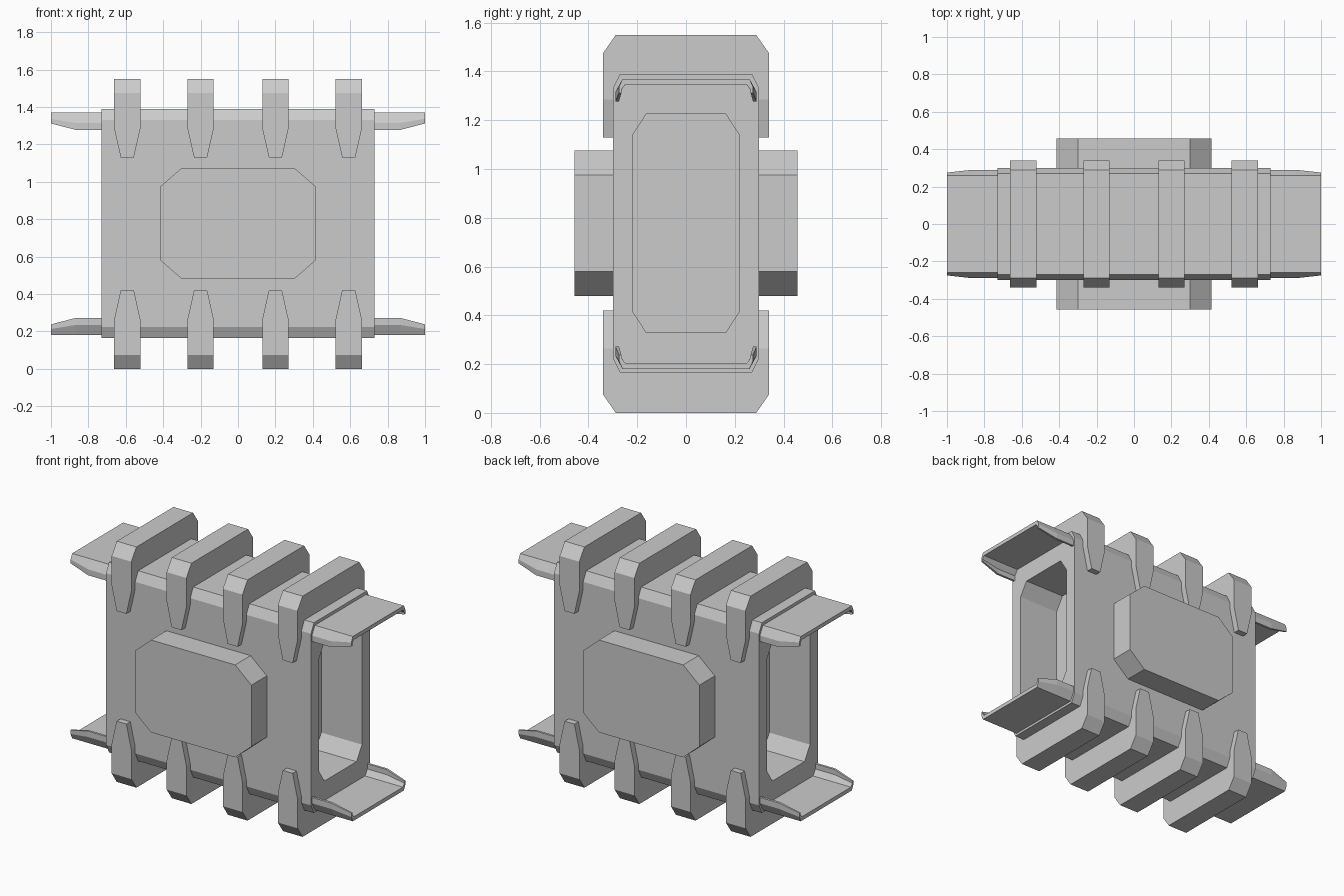
import bpy, bmesh

if "Cube" in bpy.data.objects:
    bpy.data.objects.remove(bpy.data.objects["Cube"])

MID = 0.775  # mirror height of the whole model


def loft(name, rings):
    """Skin a list of equal-length vertex rings and cap both ends."""
    bm = bmesh.new()
    rows = [[bm.verts.new(p) for p in ring] for ring in rings]
    n = len(rows[0])
    for a, b in zip(rows, rows[1:]):
        for i in range(n):
            j = (i + 1) % n
            bm.faces.new((a[i], a[j], b[j], b[i]))
    bm.faces.new(rows[0][::-1])
    bm.faces.new(rows[-1])
    bmesh.ops.recalc_face_normals(bm, faces=bm.faces[:])
    mesh = bpy.data.meshes.new(name)
    bm.to_mesh(mesh)
    bm.free()
    ob = bpy.data.objects.new(name, mesh)
    bpy.context.collection.objects.link(ob)
    return ob


def octagon(hu, hv, cu, cv):
    """Rectangle of half sizes hu, hv with corners cut by cu, cv."""
    u, v = hu - cu, hv - cv
    return [(hu, v), (u, hv), (-u, hv), (-hu, v),
            (-hu, -v), (-u, -hv), (u, -hv), (hu, -v)]


def flip(points, sign):
    """Mirror points top to bottom when sign is -1."""
    return [(x, y, MID + sign * (z - MID)) for x, y, z in points]


# Main body: cut-corner block with a recess in each end
outer = octagon(0.30, 0.6125, 0.03, 0.06)
inner = octagon(0.22, 0.4475, 0.057, 0.088)
stations = [(0.44, inner), (0.73, inner), (0.73, outer),
            (-0.73, outer), (-0.73, inner), (-0.44, inner)]
loft("body", [[(x, y, MID + 0.0025 + z) for y, z in prof]
              for x, prof in stations])

# Raised octagonal panels, front and back
panel = octagon(0.415, 0.2975, 0.115, 0.1)
for side, label in ((-1, "front"), (1, "back")):
    loft(label + "_panel", [[(x, side * y, 0.7775 + z) for x, z in panel]
                            for y in (0.27, 0.457)])

# Clamp ribs: outer (y, z), inner (y, z), half width
half = [(0.34, 1.13, 0.265, 1.13, 0.035), (0.34, 1.285, 0.265, 1.285, 0.07),
        (0.34, 1.475, 0.265, 1.34, 0.07), (0.288, 1.55, 0.24, 1.36, 0.07)]
path = half + [(-a, b, -c, d, w) for a, b, c, d, w in reversed(half)]
for sign, label in ((1, "top"), (-1, "bottom")):
    for cx in (-0.592, -0.2, 0.2, 0.592):
        loft(label + "_rib",
             [flip([(cx - w, a, b), (cx + w, a, b),
                    (cx + w, c, d), (cx - w, c, d)], sign)
              for a, b, c, d, w in path])

# End flaps: thin bent sheets whose lips shorten toward the tip
full = [(0.26, 1.37), (0.29, 1.315), (0.29, 1.277)]
full_in = [(0.275, 1.277), (0.275, 1.31), (0.25, 1.345)]
tip = [(0.26, 1.37), (0.275, 1.337), (0.275, 1.312)]
tip_in = [(0.265, 1.312), (0.265, 1.325), (0.25, 1.345)]


def sheet(out, inn):
    right = out + inn
    return right + [(-y, z) for y, z in reversed(right)]


for sign, label in ((1, "top"), (-1, "bottom")):
    for side in (-1, 1):
        loft(label + "_flap",
             [flip([(side * x, y, z) for y, z in prof], sign)
              for x, prof in ((0.71, sheet(full, full_in)),
                              (0.865, sheet(full, full_in)),
                              (1.0, sheet(tip, tip_in)))])
